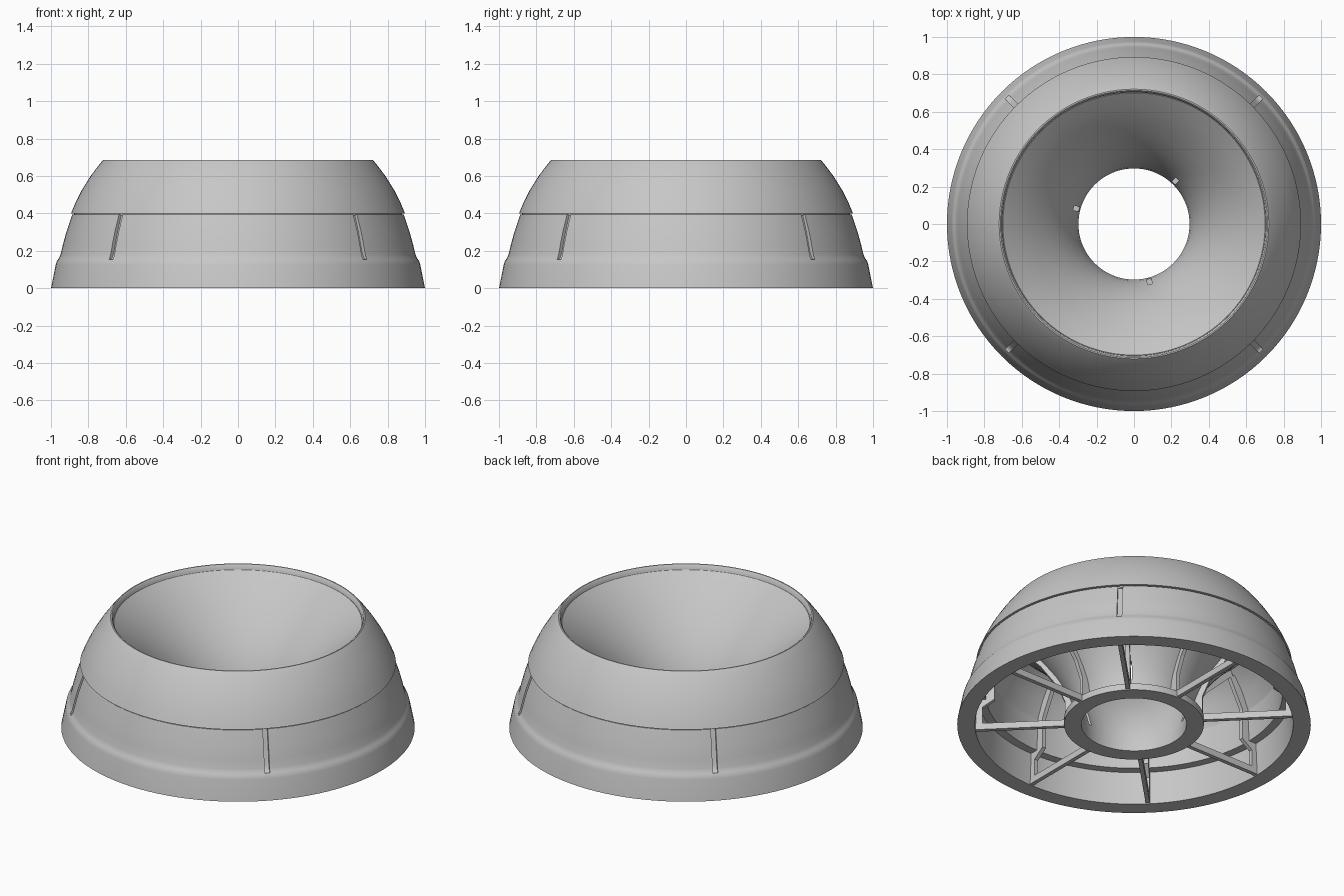
import bpy, bmesh, math
from mathutils import Matrix, Vector

old = bpy.data.objects.get("Cube")
if old:
    bpy.data.objects.remove(old, do_unlink=True)

grey = bpy.data.materials.new("plain grey")
grey.use_nodes = True
grey.diffuse_color = (0.57, 0.57, 0.57, 1)
grey.node_tree.nodes["Principled BSDF"].inputs["Base Color"].default_value = (0.57, 0.57, 0.57, 1)


def finish(bm, name):
    bmesh.ops.remove_doubles(bm, verts=bm.verts, dist=1e-5)
    bmesh.ops.recalc_face_normals(bm, faces=bm.faces)
    mesh = bpy.data.meshes.new(name)
    bm.to_mesh(mesh)
    bm.free()
    mesh.materials.append(grey)
    obj = bpy.data.objects.new(name, mesh)
    bpy.context.collection.objects.link(obj)
    return obj


def lathe(name, profile, steps=128):
    """Spin a closed (radius, height) outline round the z axis."""
    bm = bmesh.new()
    ring = [bm.verts.new((r, 0, z)) for r, z in profile]
    edges = [bm.edges.new((a, b)) for a, b in zip(ring, ring[1:] + ring[:1])]
    bmesh.ops.spin(bm, geom=ring + edges, axis=(0, 0, 1), cent=(0, 0, 0),
                   angle=math.tau, steps=steps, use_merge=True)
    return finish(bm, name)


def plates(name, outline, thickness, angles):
    """Upright radial plates with a (radius, height) outline at each angle."""
    bm = bmesh.new()
    for angle in angles:
        face = bm.faces.new([bm.verts.new((r, -thickness / 2, z)) for r, z in outline])
        out = bmesh.ops.extrude_face_region(bm, geom=[face])["geom"]
        moved = [v for v in out if isinstance(v, bmesh.types.BMVert)]
        bmesh.ops.translate(bm, verts=moved, vec=Vector((0, thickness, 0)))
        verts = list(face.verts) + moved
        bmesh.ops.rotate(bm, verts=verts, cent=(0, 0, 0),
                         matrix=Matrix.Rotation(math.radians(angle), 3, "Z"))
    return finish(bm, name)


def select(obj):
    bpy.ops.object.select_all(action="DESELECT")
    obj.select_set(True)
    bpy.context.view_layer.objects.active = obj


def cut(obj, cutter):
    mod = obj.modifiers.new("slots", "BOOLEAN")
    mod.operation = "DIFFERENCE"
    mod.solver = "EXACT"
    mod.object = cutter
    select(obj)
    bpy.ops.object.modifier_apply(modifier=mod.name)
    bpy.data.objects.remove(cutter, do_unlink=True)


def smooth(obj):
    select(obj)
    bpy.ops.object.shade_smooth_by_angle(angle=math.radians(38))


# Lower outer wall with a soft shoulder and an inner step
base = lathe("base_ring", [
    (0.90, 0), (1.0, 0), (0.975, 0.125), (0.97, 0.142), (0.962, 0.154), (0.955, 0.165),
    (0.949, 0.18), (0.937, 0.23), (0.918, 0.30), (0.886, 0.394), (0.83, 0.394),
    (0.84, 0.20), (0.89, 0.20)])

# Upper outer wall, overhanging the lower one at a narrow seam, with a rounded rim
upper = lathe("upper_shell", [
    (0.876, 0.39), (0.876, 0.40), (0.893, 0.40), (0.87, 0.455), (0.835, 0.525),
    (0.79, 0.597), (0.757, 0.642), (0.728, 0.678), (0.721, 0.685), (0.714, 0.685),
    (0.707, 0.678), (0.702, 0.645), (0.68, 0.635), (0.73, 0.59), (0.79, 0.50), (0.835, 0.39)])

# Flared inner funnel with a flat foot
flare = [(0.297, 0), (0.297, 0.05), (0.305, 0.11), (0.325, 0.18), (0.36, 0.26),
         (0.41, 0.345), (0.475, 0.43), (0.55, 0.515), (0.625, 0.59), (0.701, 0.655)]
back = [(r + 0.03, z - 0.02) for r, z in flare[:1:-1]]
funnel = lathe("inner_funnel", flare + back + [(0.335, 0.04), (0.395, 0.04), (0.395, 0)])

# Four shallow grooves down the outer wall
cut(base, plates("groove_cutter", [(0.86, 0.42), (0.94, 0.42), (0.985, 0.17), (0.97, 0.153),
                                   (0.95, 0.155), (0.937, 0.165), (0.925, 0.19),
                                   (0.897, 0.30)],
                 0.028, range(45, 360, 90)))

# Three small slots near the throat
cut(funnel, plates("slot_cutter", [(0.29, 0.10), (0.38, 0.10), (0.38, 0.20), (0.29, 0.20)],
                   0.025, (46, 165, 285)))

# Eight open rib frames: bottom bar, wall strip and funnel strip
eighths = range(0, 360, 45)
plates("rib_bottom_bars", [(0.36, 0.005), (0.92, 0.005), (0.92, 0.045), (0.36, 0.045)],
       0.025, eighths)
plates("rib_wall_strips", [(0.86, 0.03), (0.92, 0.03), (0.92, 0.21), (0.85, 0.24), (0.85, 0.40),
                           (0.74, 0.59), (0.70, 0.57), (0.79, 0.39), (0.79, 0.20), (0.86, 0.15)],
       0.025, eighths)
plates("rib_funnel_strips", [(0.33, 0.03), (0.39, 0.03), (0.39, 0.16), (0.43, 0.26),
                             (0.53, 0.40), (0.72, 0.58), (0.70, 0.62), (0.51, 0.44),
                             (0.40, 0.29), (0.35, 0.16)], 0.025, eighths)

for part in (base, upper, funnel):
    smooth(part)
